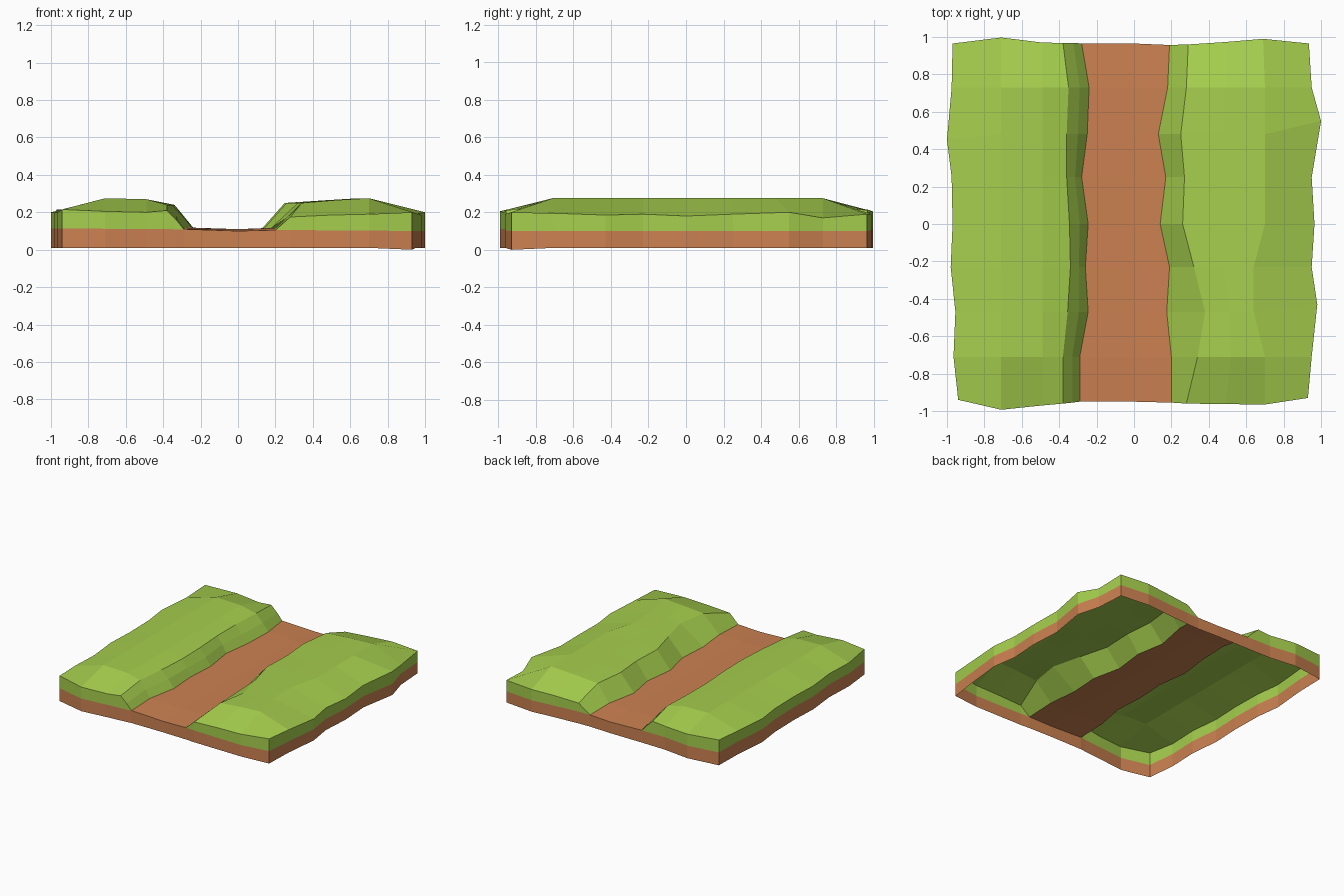
import bpy

if "Cube" in bpy.data.objects:
    bpy.data.objects.remove(bpy.data.objects["Cube"])

def material(name, color):
    m = bpy.data.materials.new(name)
    m.diffuse_color = (*color, 1)
    m.use_nodes = True
    m.node_tree.nodes["Principled BSDF"].inputs["Base Color"].default_value = m.diffuse_color
    return m

GRASS = material("grass", (0.38, 0.62, 0.075))
EARTH = material("earth", (0.60, 0.22, 0.083))

def loft(name, rows, mat):
    """Flat-shaded sheet through equal-length rows of points; collapsed faces are skipped."""
    index, verts, faces = {}, [], []

    def vid(p):
        key = tuple(round(c, 4) for c in p)
        if key not in index:
            index[key] = len(verts)
            verts.append(key)
        return index[key]

    for a, b in zip(rows, rows[1:]):
        for i in range(len(a) - 1):
            ids = list(dict.fromkeys(vid(p) for p in (a[i], a[i + 1], b[i + 1], b[i])))
            if len(ids) > 2:
                faces.append(ids)
    me = bpy.data.meshes.new(name)
    me.from_pydata(verts, [], faces)
    me.materials.append(mat)
    ob = bpy.data.objects.new(name, me)
    bpy.context.collection.objects.link(ob)
    return ob

# Wandering outlines, one value per row from front to back
row_y = [-0.95, -0.71, -0.47, -0.23, 0, 0.25, 0.48, 0.73, 0.96]
left_edge = [-.94, -.965, -.955, -.98, -.97, -.975, -1, -.975, -.97]
left_top = [-.38, -.38, -.355, -.34, -.345, -.36, -.36, -.35, -.38]
left_path = [-.29, -.29, -.245, -.26, -.245, -.28, -.25, -.24, -.28]
right_path = [.20, .20, .175, .19, .14, .17, .13, .18, .19]
right_top = [.28, .34, .38, .32, .26, .27, .25, .28, .29]
right_crest = [.70, .70, .64, .64, .70, .70, .70, .70, .69]
right_edge = [.93, .95, .98, .95, .965, .95, 1, .95, .935]
right_z = [.20, .195, .185, .19, .18, .19, .20, .17, .19]

# Cross-section heights and end outlines, one value per column from left to right
end_z = [.215, .205, .20, .21, .16, .11, .10, .105, .175, .185, .19, .20]
mid_z = [.20, .275, .27, .24, .18, .118, .11, .115, .25, .265, .275, .19]
front_y = [-.94, -.993, -.97, -.96, -.955, -.95, -.95, -.955, -.96, -.963, -.965, -.93]
back_y = [.965, .997, .97, .968, .967, .966, .965, .957, .96, .973, .99, .965]

grid = []
for r, y in enumerate(row_y):
    lt, lp, rt = left_top[r], left_path[r], right_top[r]
    xs = [left_edge[r], -.71, -.49, lt, (lt + lp) / 2 + .005, lp, 0, right_path[r],
          rt, (rt + right_crest[r]) / 2, right_crest[r], right_edge[r]]
    end = r in (0, 8)
    zs = list(end_z if end else mid_z)
    zs[-1] = right_z[r]
    ys = front_y if r == 0 else back_y if r == 8 else [y] * 12
    grid.append([list(p) for p in zip(xs, ys, zs)])
grid[6][0][1], grid[6][-1][1], grid[2][-1][1] = .45, .55, -.43

# Grass banks and the sunken path
loft("grass_left", [row[:6] for row in grid], GRASS)
loft("earth_path", [row[5:8] for row in grid], EARTH)
loft("grass_right", [row[7:] for row in grid], GRASS)

# Side walls: grass band over earth band, open underneath
rim = (grid[0] + [row[-1] for row in grid[1:]] + grid[-1][-2::-1]
       + [row[0] for row in grid[-2::-1]])
seam = [(x, y, min(z, .107 - .007 * x)) for x, y, z in rim]
foot = [(x, y, 0 if x > .9 and y < -.9 else .01) for x, y, z in rim]
loft("grass_sides", [seam, rim], GRASS)
loft("earth_sides", [foot, seam], EARTH)
